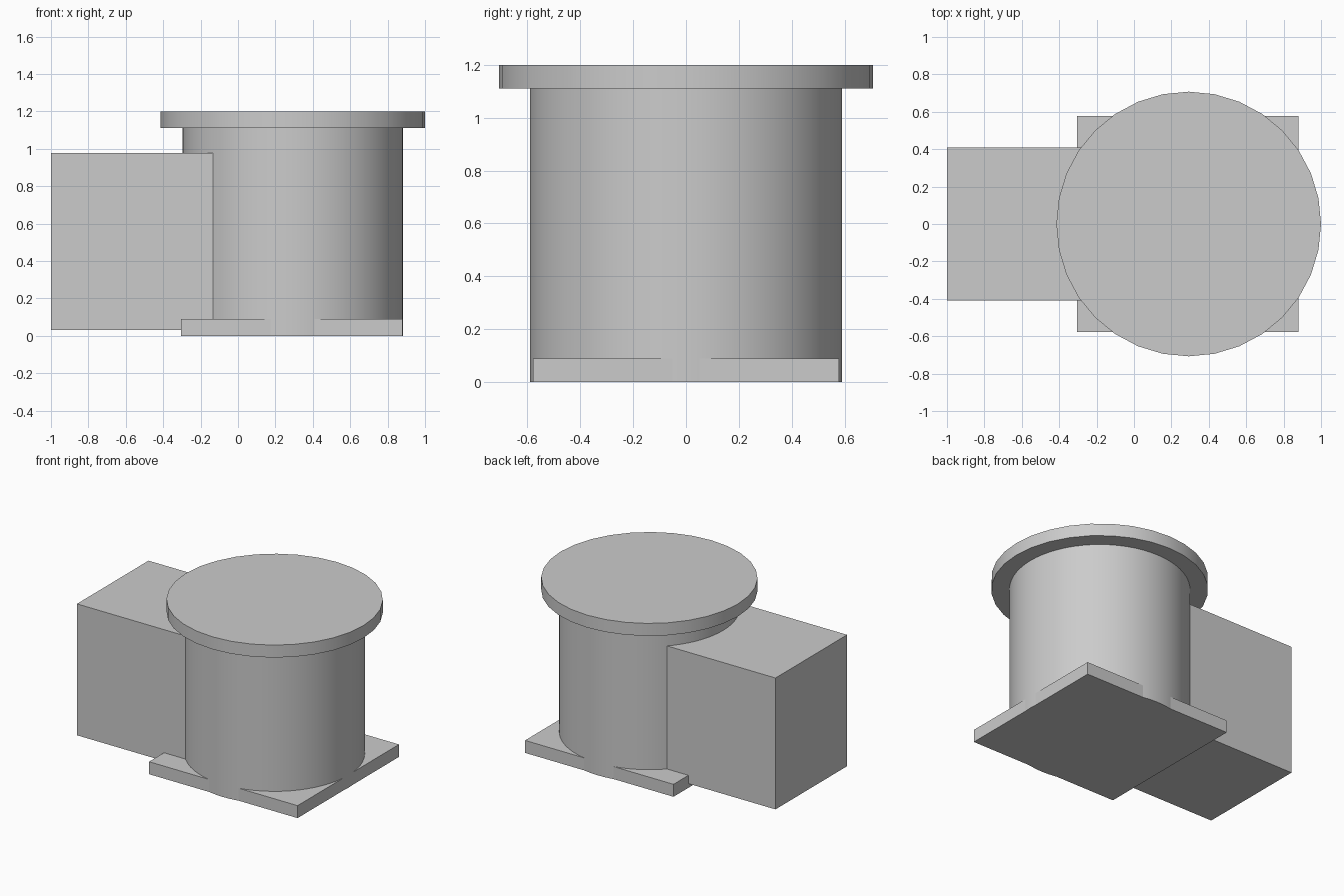
import bpy
import math

cube = bpy.data.objects.get("Cube")
if cube:
    bpy.data.objects.remove(cube, do_unlink=True)

# Single plain grey finish
grey = bpy.data.materials.new("light_grey")
grey.use_nodes = True
GREY = (0.6, 0.6, 0.6, 1.0)
grey.diffuse_color = GREY
grey.node_tree.nodes["Principled BSDF"].inputs["Base Color"].default_value = GREY

AXIS_X = 0.2925  # centre line of the drum and lid


def box(name, x0, x1, half_y, z0, z1):
    bpy.ops.mesh.primitive_cube_add(size=1, location=((x0 + x1) / 2, 0, (z0 + z1) / 2))
    obj = bpy.context.object
    obj.name = name
    obj.scale = (x1 - x0, 2 * half_y, z1 - z0)
    bpy.ops.object.transform_apply(location=False, rotation=False, scale=True)
    obj.data.materials.append(grey)
    return obj


def disc(name, radius, z0, z1, sides):
    bpy.ops.mesh.primitive_cylinder_add(
        vertices=sides, radius=radius, depth=z1 - z0,
        location=(AXIS_X, 0, (z0 + z1) / 2))
    obj = bpy.context.object
    obj.name = name
    obj.data.materials.append(grey)
    bpy.ops.object.shade_smooth_by_angle(angle=math.radians(30))
    return obj


# Square foot plate; the drum bulges slightly past its edges
box("base_plate", -0.305, 0.88, 0.578, 0.0, 0.09)

# Round drum and its overhanging lid
disc("drum", 0.59, 0.0, 1.12, 64)
disc("lid", 0.7075, 1.11, 1.2, 32)

# Rectangular housing running into the side of the drum
box("side_housing", -1.0, AXIS_X, 0.408, 0.03, 0.978)
